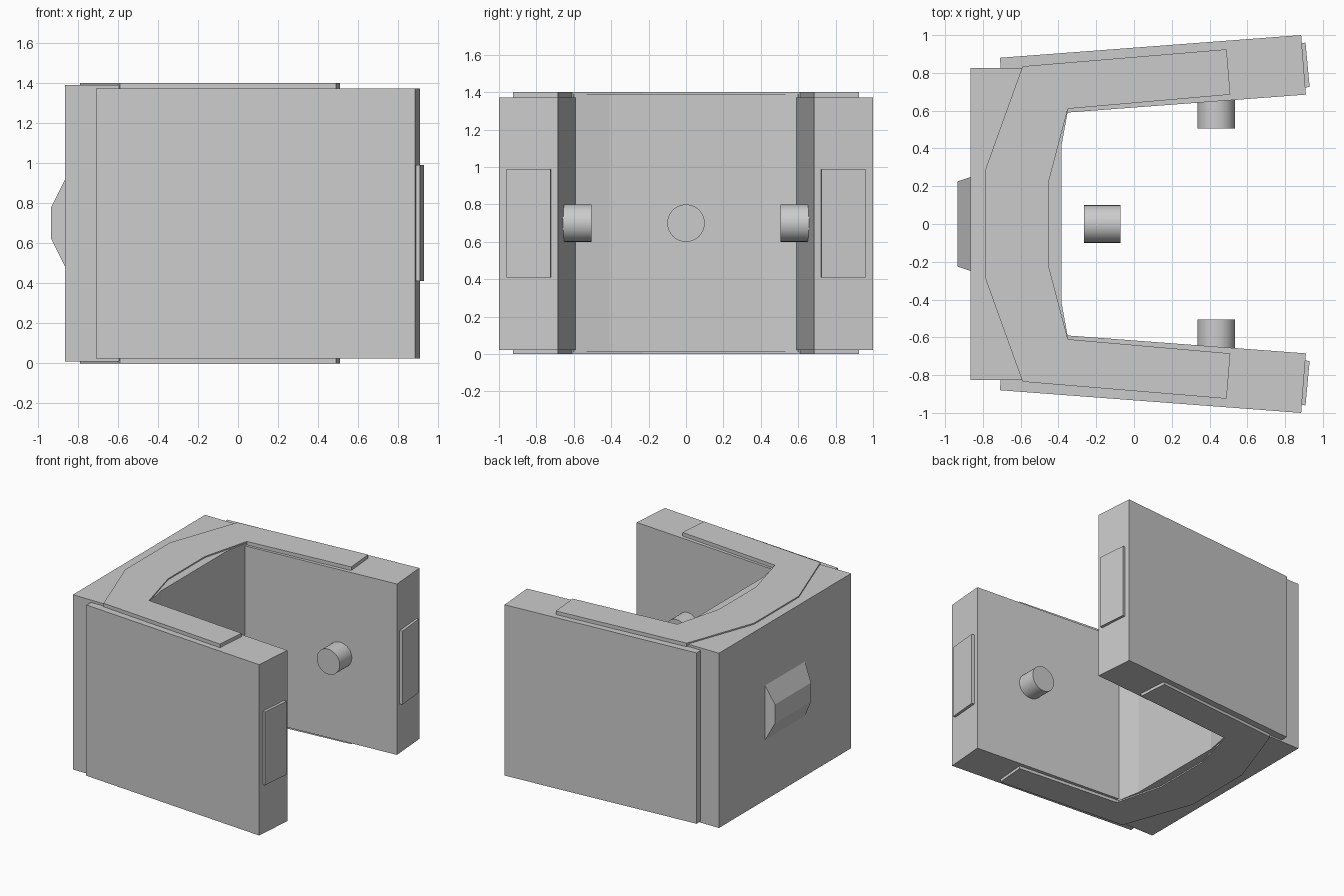
import bpy, bmesh, math
from mathutils import Matrix, Vector

cube = bpy.data.objects.get("Cube")
if cube:
    bpy.data.objects.remove(cube, do_unlink=True)

grey = bpy.data.materials.new("plain_grey")
grey.use_nodes = True
COLOR = (0.6, 0.6, 0.6, 1)
grey.diffuse_color = COLOR
grey.node_tree.nodes["Principled BSDF"].inputs["Base Color"].default_value = COLOR

MID = 0.7  # height of the horizontal symmetry plane


def finish(name, bm):
    bmesh.ops.recalc_face_normals(bm, faces=bm.faces)
    mesh = bpy.data.meshes.new(name)
    bm.to_mesh(mesh)
    bm.free()
    mesh.materials.append(grey)
    obj = bpy.data.objects.new(name, mesh)
    bpy.context.collection.objects.link(obj)
    return obj


def prism(name, outline, z0, z1):
    bm = bmesh.new()
    face = bm.faces.new([bm.verts.new((x, y, z0)) for x, y in outline])
    ext = bmesh.ops.extrude_face_region(bm, geom=[face])
    verts = [g for g in ext["geom"] if isinstance(g, bmesh.types.BMVert)]
    bmesh.ops.translate(bm, verts=verts, vec=(0, 0, z1 - z0))
    return finish(name, bm)


def mirrored(half):
    return half + [(x, -y) for x, y in reversed(half)]


def pin(name, center, axis, length):
    bm = bmesh.new()
    turn = Vector((0, 0, 1)).rotation_difference(Vector(axis)).to_matrix().to_4x4()
    bmesh.ops.create_cone(bm, cap_ends=True, segments=32, radius1=0.1, radius2=0.1,
                          depth=length, matrix=Matrix.Translation(center) @ turn)
    obj = finish(name, bm)
    bpy.ops.object.select_all(action="DESELECT")
    obj.select_set(True)
    bpy.context.view_layer.objects.active = obj
    bpy.ops.object.shade_smooth_by_angle(angle=math.radians(30))


# Rear block joining the two arms
prism("rear_block", mirrored([(-0.385, 0.41), (-0.35, 0.6), (-0.59, 0.825), (-0.865, 0.825)]),
      0.01, 1.39)

# Thin U-shaped cover plates above and below
cover = mirrored([(-0.45, 0.23), (-0.35, 0.61), (0.51, 0.685), (0.49, 0.925),
                  (-0.59, 0.835), (-0.79, 0.28)])
prism("top_cover", cover, 1.36, 1.4)
prism("bottom_cover", cover, 0, 0.04)

# Splayed arms with end pads and inward pins
for side, label in ((1, "left"), (-1, "right")):
    arm = [(-0.71, 0.88), (0.885, 1.0), (0.91, 0.685), (-0.687, 0.565)]
    pad = [(0.88, 0.957), (0.908, 0.96), (0.93, 0.725), (0.9, 0.722)]
    prism(label + "_arm", [(x, side * y) for x, y in arm], 0.023, 1.372)
    prism(label + "_end_pad", [(x, side * y) for x, y in pad], 0.41, 0.99)
    pin(label + "_pin", (0.435, side * 0.6, MID), (0, 1, 0), 0.19)

# Pin in front of the rear block
pin("rear_pin", (-0.168, 0, MID), (1, 0, 0), 0.195)

# Tapered boss on the back
bm = bmesh.new()
rings = []
for x, y, h in ((-0.86, 0.25, 0.225), (-0.935, 0.225, 0.075)):
    rings.append([bm.verts.new((x, sy * y, MID + sz * h))
                  for sy, sz in ((-1, -1), (1, -1), (1, 1), (-1, 1))])
base, tip = rings
bm.faces.new(base)
bm.faces.new(tip)
for i in range(4):
    j = (i + 1) % 4
    bm.faces.new((base[i], base[j], tip[j], tip[i]))
finish("rear_boss", bm)
